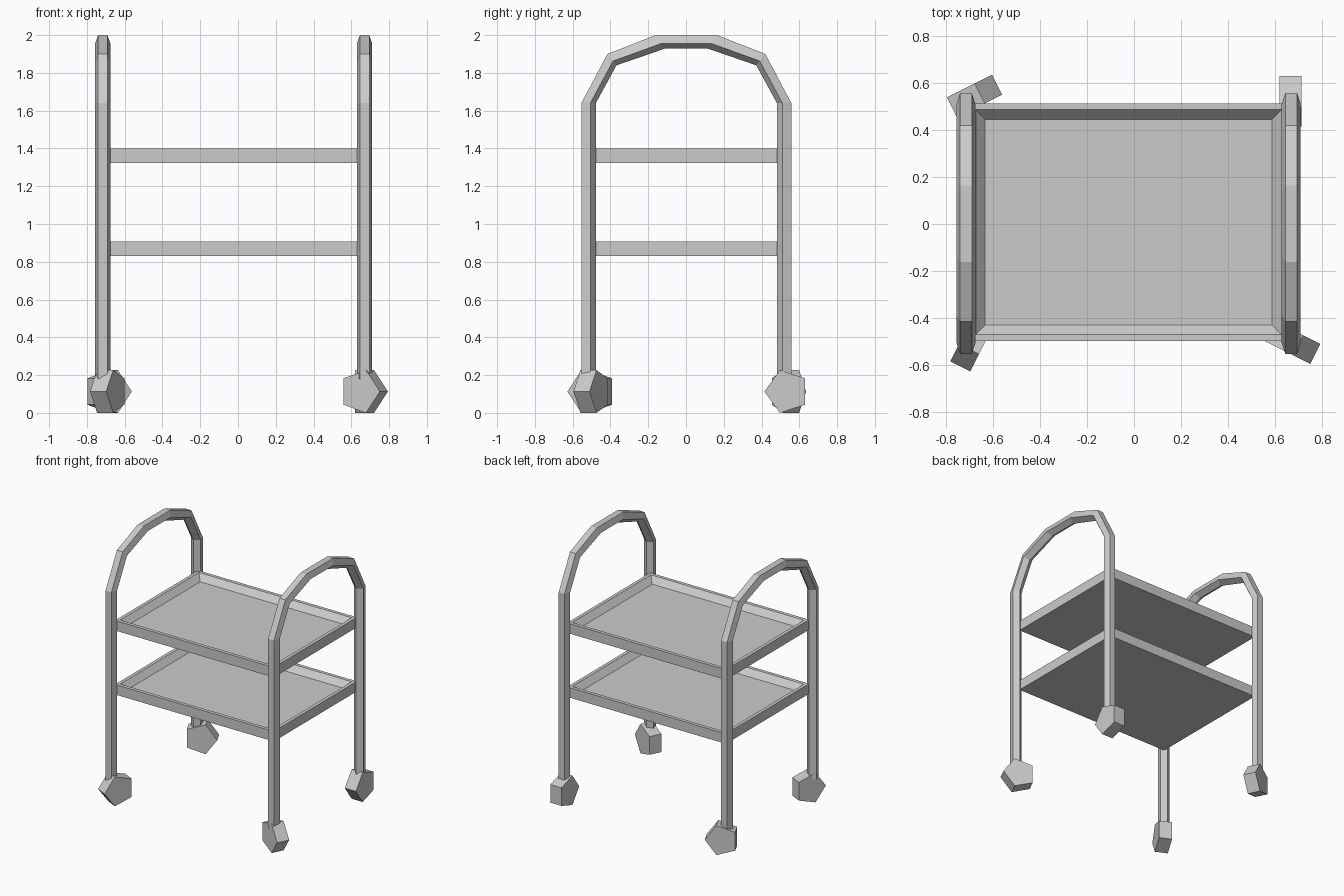
import bpy, bmesh, math
from mathutils import Vector

if "Cube" in bpy.data.objects:
    bpy.data.objects.remove(bpy.data.objects["Cube"])


def finish(bm, name):
    bmesh.ops.recalc_face_normals(bm, faces=bm.faces)
    mesh = bpy.data.meshes.new(name)
    bm.to_mesh(mesh)
    bm.free()
    obj = bpy.data.objects.new(name, mesh)
    bpy.context.collection.objects.link(obj)
    return obj


def bridge_rings(name, rings):
    """Skin a list of equal-length point rings and cap both ends."""
    bm = bmesh.new()
    loops = [[bm.verts.new(p) for p in ring] for ring in rings]
    n = len(loops[0])
    for a, b in zip(loops, loops[1:]):
        for i in range(n):
            j = (i + 1) % n
            bm.faces.new((a[i], a[j], b[j], b[i]))
    bm.faces.new(loops[0])
    bm.faces.new(loops[-1])
    return finish(bm, name)


# Arched side frames: five-sided tube, flat side outwards, ridge inwards
half = [((0.556, 0.18), (0.479, 0.18)), ((0.556, 1.64), (0.479, 1.64)),
        ((0.418, 1.90), (0.370, 1.84)), ((0.163, 2.00), (0.115, 1.928))]
path = [(Vector(o), Vector(i)) for o, i in half]
path += [(Vector((-o.x, o.y)), Vector((-i.x, i.y))) for o, i in reversed(path)]
section = [(-0.025, 0), (0.025, 0), (0.0405, 0.618), (0, 1), (-0.0405, 0.618)]


def side_frame(name, x):
    rings = []
    for outer, inner in path:
        pts = [(dx, outer.lerp(inner, t)) for dx, t in section]
        rings.append([(x + dx, p.x + 0.002, p.y) for dx, p in pts])
    bridge_rings(name, rings)


side_frame("left_frame", -0.716)
side_frame("right_frame", 0.67)


# Trays: shallow boxes with a thin rim and sloping inner walls
def tray(name, z0, z1):
    rings = []
    for hx, hy, z in [(0.677, 0.506, z0), (0.677, 0.506, z1),
                      (0.651, 0.479, z1), (0.611, 0.4375, z1 - 0.045)]:
        rings.append([(sx * hx - 0.023, sy * hy + 0.008, z)
                      for sx, sy in ((-1, -1), (1, -1), (1, 1), (-1, 1))])
    bridge_rings(name, rings)


tray("upper_tray", 1.323, 1.40)
tray("lower_tray", 0.83, 0.907)


# Caster wheels: five-sided prisms, each swivelled to its own heading
def wheel(name, x, y, heading, r=0.119, half_width=0.0475):
    a = math.radians(heading)
    fwd = Vector((math.cos(a), math.sin(a), 0))
    axle = Vector((-fwd.y, fwd.x, 0))
    rings = []
    for s in (-half_width, half_width):
        centre = Vector((x, y, 0.1132)) + axle * s
        rings.append([centre + fwd * r * math.cos(t) + Vector((0, 0, r * math.sin(t)))
                      for t in (k * math.tau / 5 for k in range(5))])
    bridge_rings(name, rings)


wheel("front_right_wheel", 0.666, -0.50, -26.6)
wheel("front_left_wheel", -0.687, -0.50, 243.4)
wheel("back_right_wheel", 0.667, 0.534, -90)
wheel("back_left_wheel", -0.69, 0.54, 26.6)
